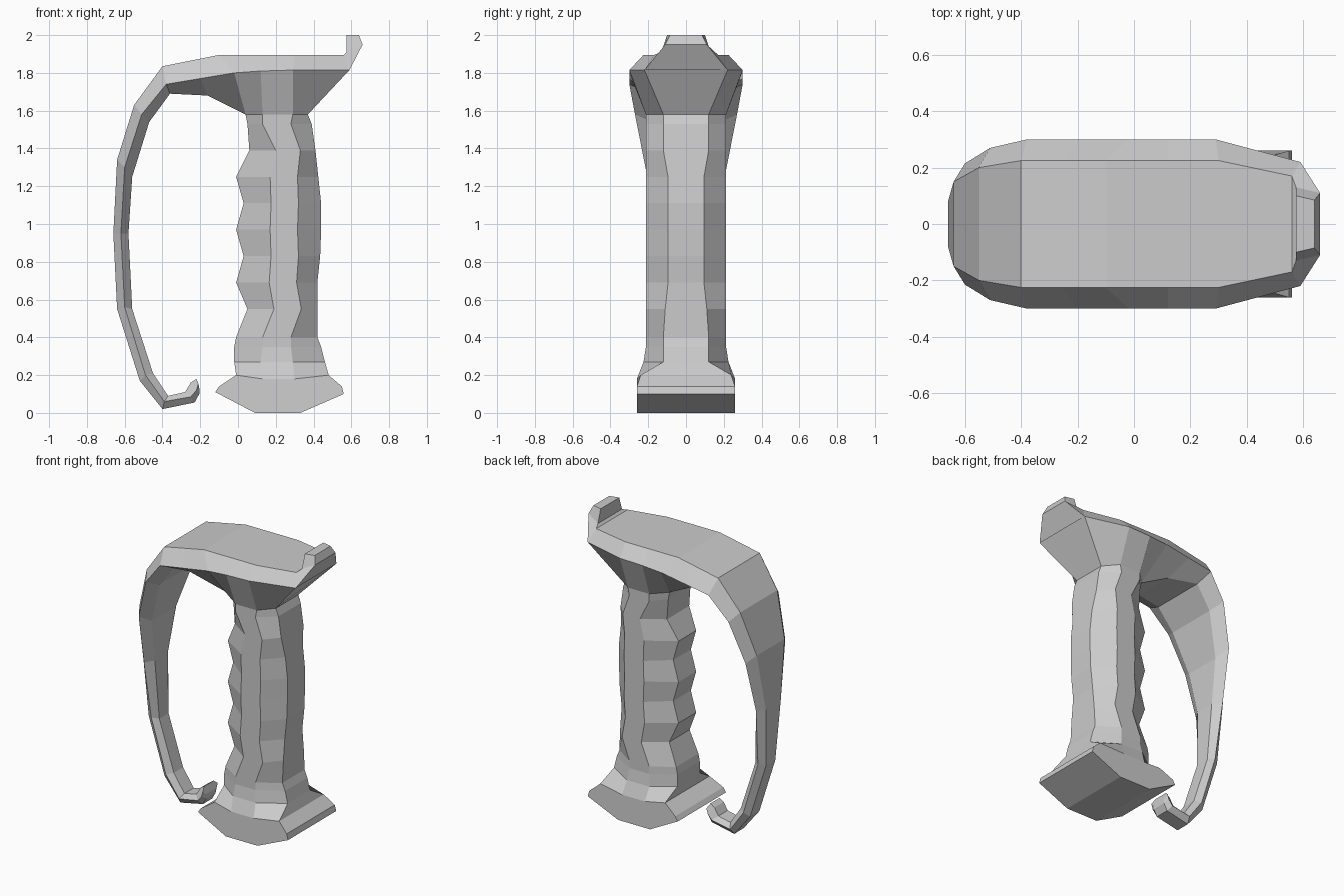
import bpy, bmesh


def loft(name, halves):
    """Skin rings together; each ring is a half section (x, y, z) mirrored in y."""
    bm = bmesh.new()
    rings = []
    for half in halves:
        ring = list(half) + [(x, -y, z) for x, y, z in reversed(half)]
        rings.append([bm.verts.new(p) for p in ring])
    n = len(rings[0])
    for a, b in zip(rings, rings[1:]):
        for i in range(n):
            j = (i + 1) % n
            bm.faces.new((a[i], a[j], b[j], b[i]))
    bm.faces.new(rings[0])
    bm.faces.new(rings[-1])
    bmesh.ops.recalc_face_normals(bm, faces=bm.faces)
    mesh = bpy.data.meshes.new(name)
    bm.to_mesh(mesh)
    bm.free()
    obj = bpy.data.objects.new(name, mesh)
    bpy.context.collection.objects.link(obj)
    return obj


# Finger grip: z, x of finger edge, side start, side end, palm edge, edge half width
grip_rows = [
    (1.58, .04, .13, .29, .37, .12),
    (1.53, .05, .13, .28, .39, .12),
    (1.39, .06, .20, .33, .41, .12),
    (1.25, -.01, .17, .315, .425, .095),
    (1.11, .03, .175, .32, .44, .095),
    (.97, -.01, .17, .315, .44, .095),
    (.83, .03, .175, .32, .435, .095),
    (.69, -.01, .165, .31, .42, .095),
    (.55, .05, .19, .335, .42, .11),
    (.40, -.01, .13, .28, .42, .12),
    (.35, -.02, .13, .28, .44, .12),
    (.27, -.02, .12, .29, .46, .12),
]
rings = []
for z, a, b, c, d, w in grip_rows:
    side = .225 if z < .3 else .212
    rings.append([(a, w, z), (b, side, z), (c, side, z), (d, w, z)])
rings.append([(-.01, .24, .20), (.13, .26, .18), (.30, .26, .18), (.48, .24, .20)])
loft("grip", rings)

# Pommel: faceted side profile spanning the full width
pommel = [(.09, 0), (.33, 0), (.56, .10), (.55, .14), (.48, .20),
          (.30, .18), (.13, .18), (-.01, .20), (-.10, .14), (-.12, .11)]
bm = bmesh.new()
sides = [[bm.verts.new((x, s * (.24 if z > .19 else .26), z)) for x, z in pommel]
         for s in (-1, 1)]
for s in sides:
    bm.faces.new(s)
for i in range(len(pommel)):
    j = (i + 1) % len(pommel)
    bm.faces.new((sides[0][i], sides[0][j], sides[1][j], sides[1][i]))
bmesh.ops.recalc_face_normals(bm, faces=bm.faces)
mesh = bpy.data.meshes.new("pommel")
bm.to_mesh(mesh)
bm.free()
bpy.context.collection.objects.link(bpy.data.objects.new("pommel", mesh))

# Guard: outer, rim and inner points, from the top plate round to the bow
plate = [
    [(.56, .17, 1.895), (.59, .22, 1.815), (.37, .12, 1.58)],
    [(.30, .225, 1.895), (.29, .30, 1.815), (.29, .212, 1.58)],
    [(.12, .225, 1.895), (.12, .30, 1.81), (.13, .212, 1.58)],
    [(-.10, .225, 1.895), (-.02, .30, 1.80), (.04, .12, 1.58)],
    [(-.25, .225, 1.865), (-.20, .30, 1.77), (-.16, .14, 1.68)],
    [(-.40, .225, 1.835), (-.38, .30, 1.74), (-.36, .19, 1.69)],
    [(-.55, .20, 1.63), (-.51, .27, 1.58), (-.47, .18, 1.54)],
    [(-.64, .15, 1.34), (-.60, .215, 1.30), (-.56, .13, 1.25)],
    [(-.66, .08, .95), (-.62, .13, .95), (-.58, .07, .95)],
]
# Lower bow and curled tip, constant width
bow = [
    ((-.64, .55), (-.60, .56), (-.56, .55)),
    ((-.52, .17), (-.49, .20), (-.45, .21)),
    ((-.40, .02), (-.39, .06), (-.37, .09)),
    ((-.23, .055), (-.25, .085), (-.28, .11)),
    ((-.205, .10), (-.22, .12), (-.25, .16)),
    ((-.205, .13), (-.21, .155), (-.22, .18)),
]
widths = (.05, .08, .05)
loft("hand_guard", plate + [[(x, w, z) for (x, z), w in zip(row, widths)] for row in bow])

# Upturned thumb hook at the end of the top plate
loft("thumb_hook", [
    [(.56, .17, 1.895), (.59, .22, 1.815)],
    [(.575, .13, 1.91), (.66, .11, 1.95)],
    [(.575, .10, 2.0), (.64, .085, 2.0)],
])
